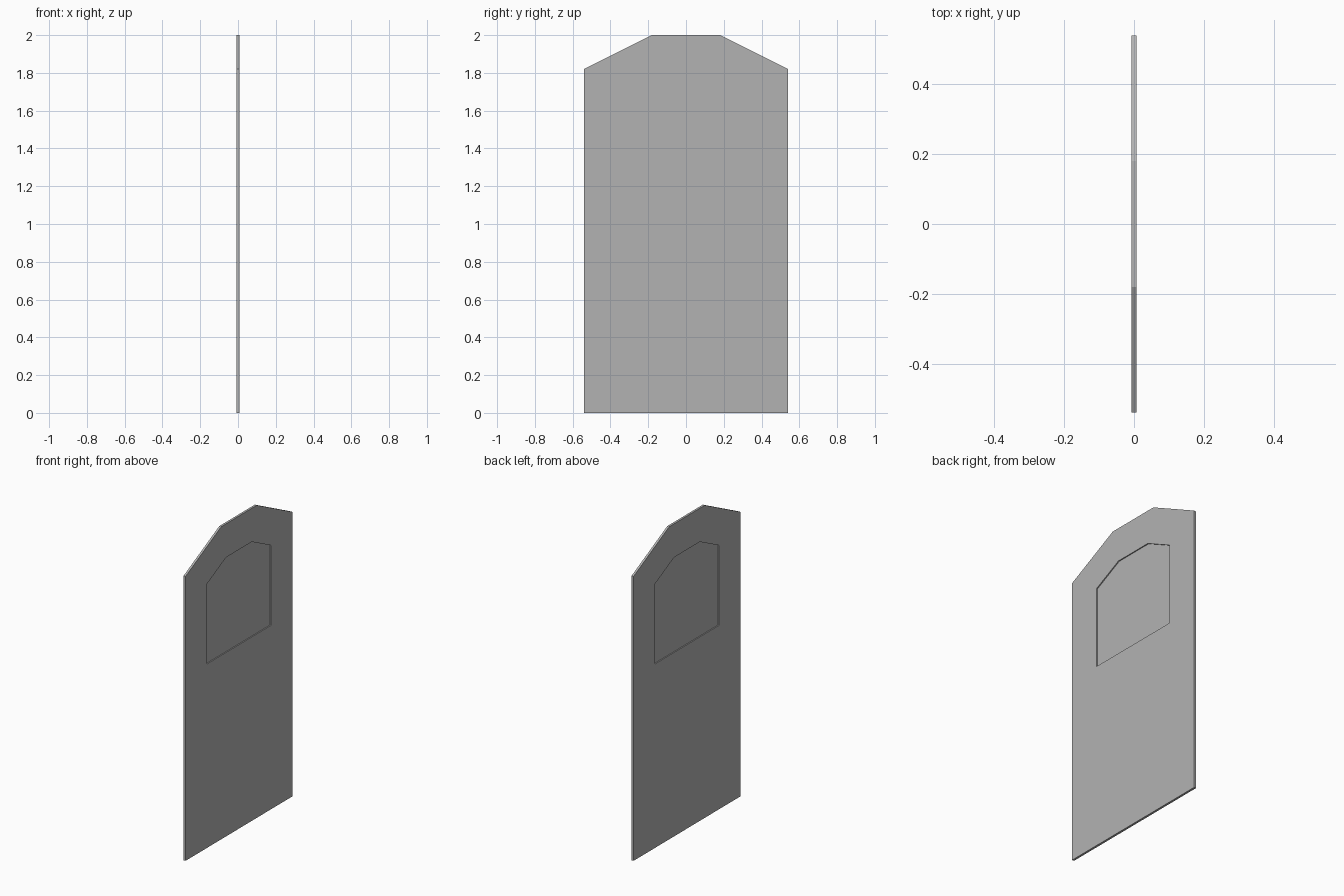
import bpy, bmesh

if "Cube" in bpy.data.objects:
    bpy.data.objects.remove(bpy.data.objects["Cube"])

HALF = 0.007   # half thickness of the door
DEPTH = 0.0067 # recess depth on each face


def arch(half_w, top_w, bottom, shoulder, top):
    """Clipped-corner outline in the YZ plane."""
    return [(-half_w, bottom), (half_w, bottom), (half_w, shoulder),
            (top_w, top), (-top_w, top), (-half_w, shoulder)]


outer = arch(0.54, 0.18, 0.0, 1.82, 2.0)
inner = arch(0.325, 0.13, 1.177, 1.688, 1.785)


def ring(bm, outline, x):
    return [bm.verts.new((x, y, z)) for y, z in outline]


def bridge(bm, a, b):
    n = len(a)
    for i in range(n):
        j = (i + 1) % n
        bm.faces.new((a[i], a[j], b[j], b[i]))


bm = bmesh.new()
rims = []
for side in (-1, 1):
    # Flat face around the window, then the recess walls and pane
    edge = ring(bm, outer, side * HALF)
    lip = ring(bm, inner, side * HALF)
    pane = ring(bm, inner, side * (HALF - DEPTH))
    bridge(bm, edge, lip)
    bridge(bm, lip, pane)
    bm.faces.new(pane)
    rims.append(edge)
# Outer edge of the door
bridge(bm, *rims)
bmesh.ops.recalc_face_normals(bm, faces=bm.faces)

mesh = bpy.data.meshes.new("door_panel")
bm.to_mesh(mesh)
bm.free()
door = bpy.data.objects.new("door_panel", mesh)
bpy.context.collection.objects.link(door)

# Dark grey finish
finish = bpy.data.materials.new("dark_grey")
finish.diffuse_color = (0.45, 0.45, 0.45, 1.0)
finish.use_nodes = True
finish.node_tree.nodes["Principled BSDF"].inputs["Base Color"].default_value = finish.diffuse_color
mesh.materials.append(finish)
